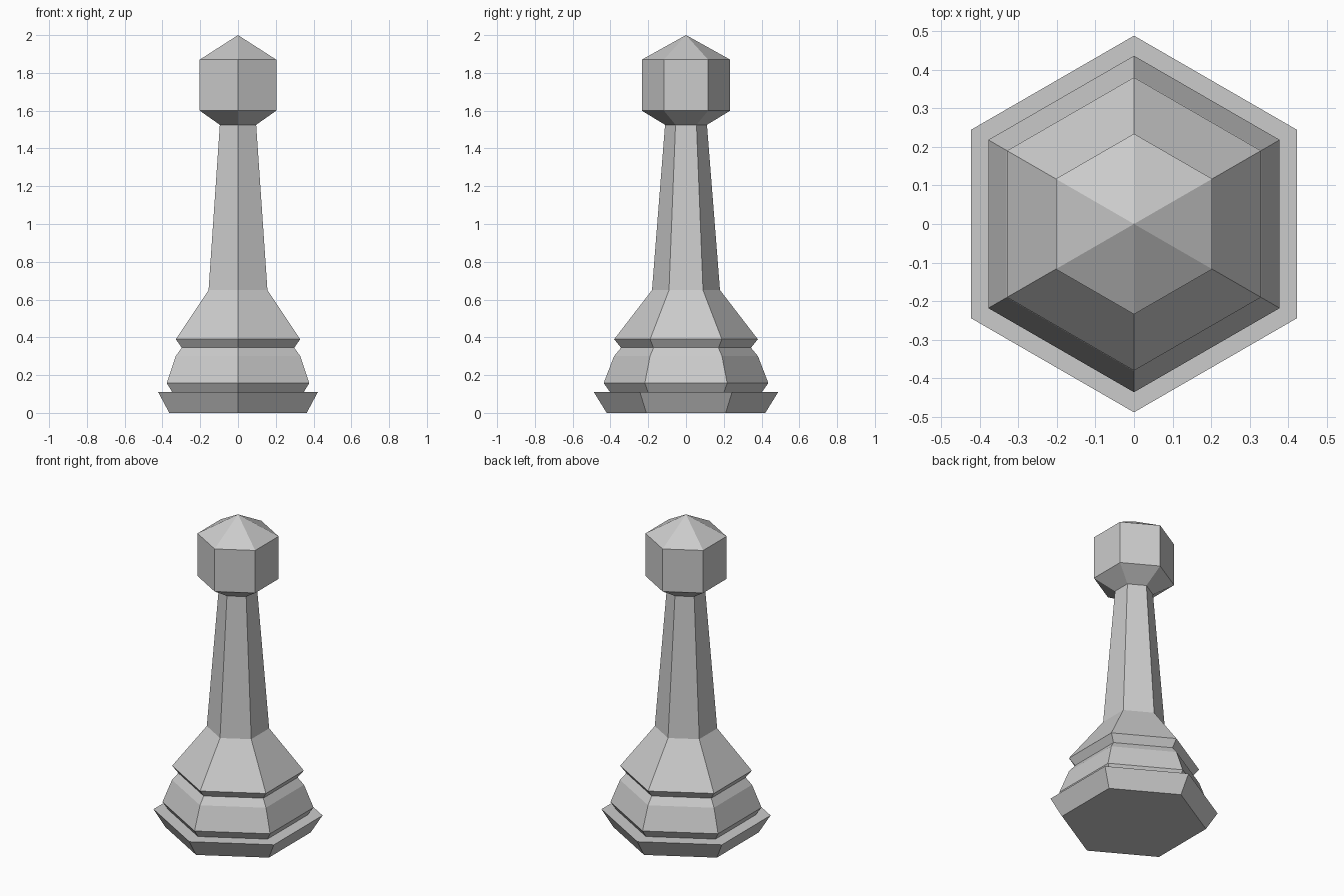
import bpy
import bmesh
from math import cos, sin, pi

if "Cube" in bpy.data.objects:
    bpy.data.objects.remove(bpy.data.objects["Cube"])

SIDES = 6

# Profile as (corner radius, height), from the foot up to the rim of the head
foot = [(0.42, 0.0), (0.488, 0.11), (0.402, 0.11)]
lower_ring = [(0.436, 0.158), (0.381, 0.30), (0.344, 0.345)]
skirt = [(0.38, 0.39), (0.18, 0.65)]
stem = [(0.111, 1.525)]
head = [(0.234, 1.60), (0.234, 1.87)]
TIP = 2.0


def turned_body(name, profile, tip):
    """Sweep a profile round z into a closed, flat-faced, hexagonal solid."""
    bm = bmesh.new()
    rings = []
    for r, z in profile:
        angles = [pi / 2 + 2 * pi * i / SIDES for i in range(SIDES)]
        rings.append([bm.verts.new((r * cos(a), r * sin(a), z)) for a in angles])
    bm.faces.new(rings[0][::-1])
    top = bm.verts.new((0, 0, tip))
    for i in range(SIDES):
        j = (i + 1) % SIDES
        for a, b in zip(rings, rings[1:]):
            bm.faces.new((a[i], a[j], b[j], b[i]))
        bm.faces.new((rings[-1][i], rings[-1][j], top))
    bmesh.ops.recalc_face_normals(bm, faces=bm.faces[:])
    mesh = bpy.data.meshes.new(name)
    bm.to_mesh(mesh)
    bm.free()
    obj = bpy.data.objects.new(name, mesh)
    bpy.context.collection.objects.link(obj)
    return obj


# Whole piece as one watertight body
turned_body("hexagonal_game_piece", foot + lower_ring + skirt + stem + head, TIP)
